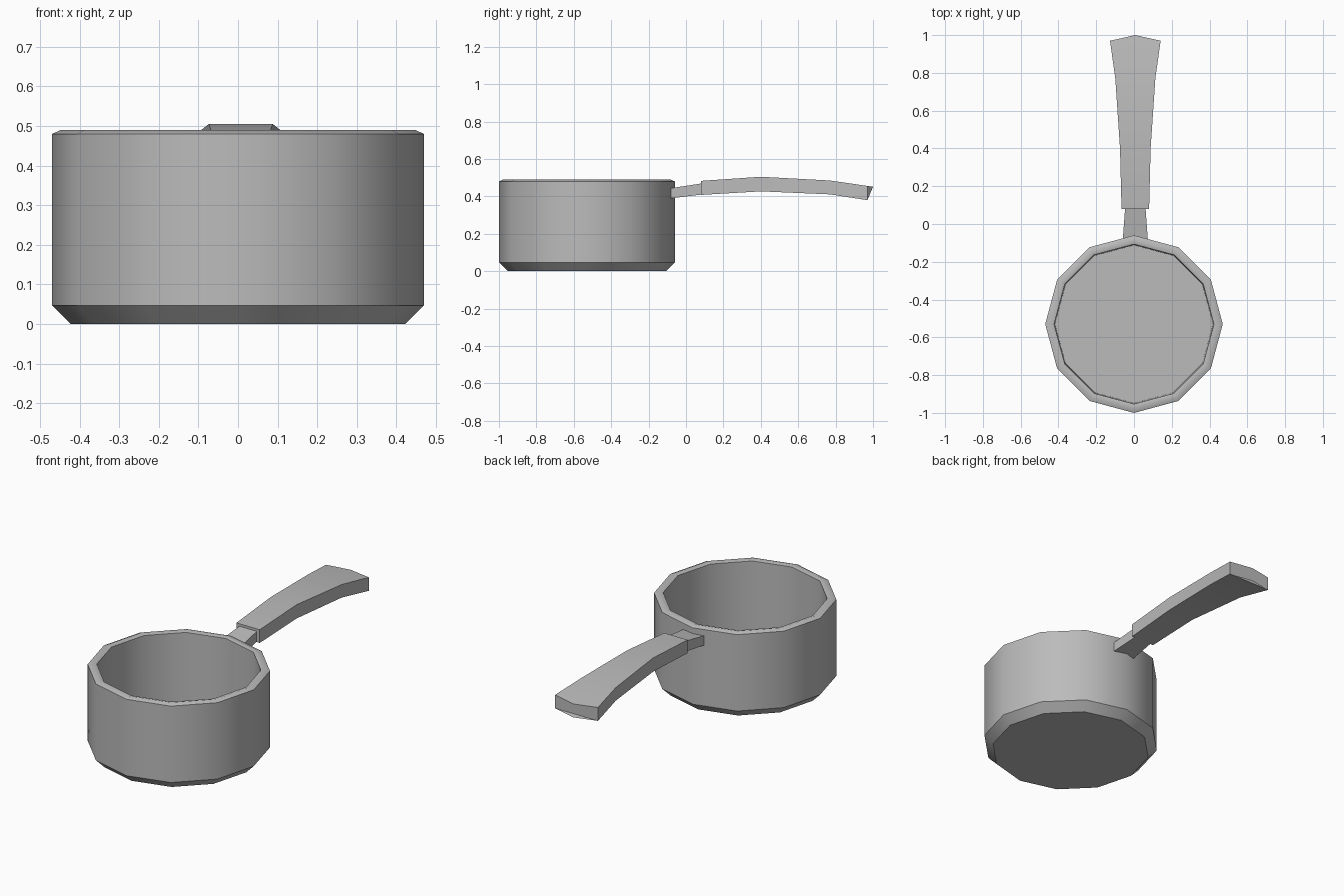
import bpy
import math
import bmesh

cube = bpy.data.objects.get("Cube")
if cube:
    bpy.data.objects.remove(cube, do_unlink=True)

metal = bpy.data.materials.new("grey metal")
metal.use_nodes = True
metal.diffuse_color = (0.5, 0.5, 0.5, 1)
metal.node_tree.nodes["Principled BSDF"].inputs["Base Color"].default_value = (0.5, 0.5, 0.5, 1)


def loft(name, rings):
    """Join rings of points into a closed solid with flat end caps."""
    bm = bmesh.new()
    loops = [[bm.verts.new(p) for p in ring] for ring in rings]
    n = len(loops[0])
    for a, b in zip(loops, loops[1:]):
        for i in range(n):
            j = (i + 1) % n
            bm.faces.new((a[i], a[j], b[j], b[i]))
    bm.faces.new(loops[0])
    bm.faces.new(loops[-1])
    bmesh.ops.recalc_face_normals(bm, faces=bm.faces)
    mesh = bpy.data.meshes.new(name)
    bm.to_mesh(mesh)
    bm.free()
    mesh.materials.append(metal)
    obj = bpy.data.objects.new(name, mesh)
    bpy.context.collection.objects.link(obj)
    bpy.ops.object.select_all(action="DESELECT")
    obj.select_set(True)
    bpy.context.view_layer.objects.active = obj
    bpy.ops.object.shade_smooth_by_angle(angle=math.radians(42))
    return obj


def circle(radius, z, sides=12, centre_y=-0.53):
    steps = [math.tau * i / sides for i in range(sides)]
    return [(radius * math.cos(a), centre_y + radius * math.sin(a), z) for a in steps]


def bar_section(y, half, bottom, top, bulge=0.0, centre_x=0.007):
    """Rectangular cross-section whose middle points may bulge backwards."""
    upper = [(-half, 0, top), (0, bulge, top), (half, 0, top)]
    lower = [(x, b, bottom) for x, b, _ in reversed(upper)]
    return [(centre_x + x, y + b, z - b * 0.15) for x, b, z in upper + lower]


# Pot: chamfered base, outer wall, rounded rim, inner wall and floor
pot_profile = [(0.423, 0), (0.47, 0.047), (0.47, 0.48), (0.448, 0.49),
               (0.423, 0.483), (0.418, 0.085)]
loft("pot", [circle(r, z) for r, z in pot_profile])

# Neck: tapered bar joining the pot wall to the grip
loft("handle_neck", [bar_section(-0.08, 0.066, 0.39, 0.444),
                     bar_section(0.1, 0.053, 0.412, 0.472)])

# Grip: arched bar that widens towards a pointed end
loft("handle_grip", [bar_section(0.08, 0.073, 0.408, 0.483),
                     bar_section(0.4, 0.081, 0.427, 0.505),
                     bar_section(0.77, 0.106, 0.411, 0.485),
                     bar_section(0.97, 0.134, 0.38, 0.456, 0.03)])
